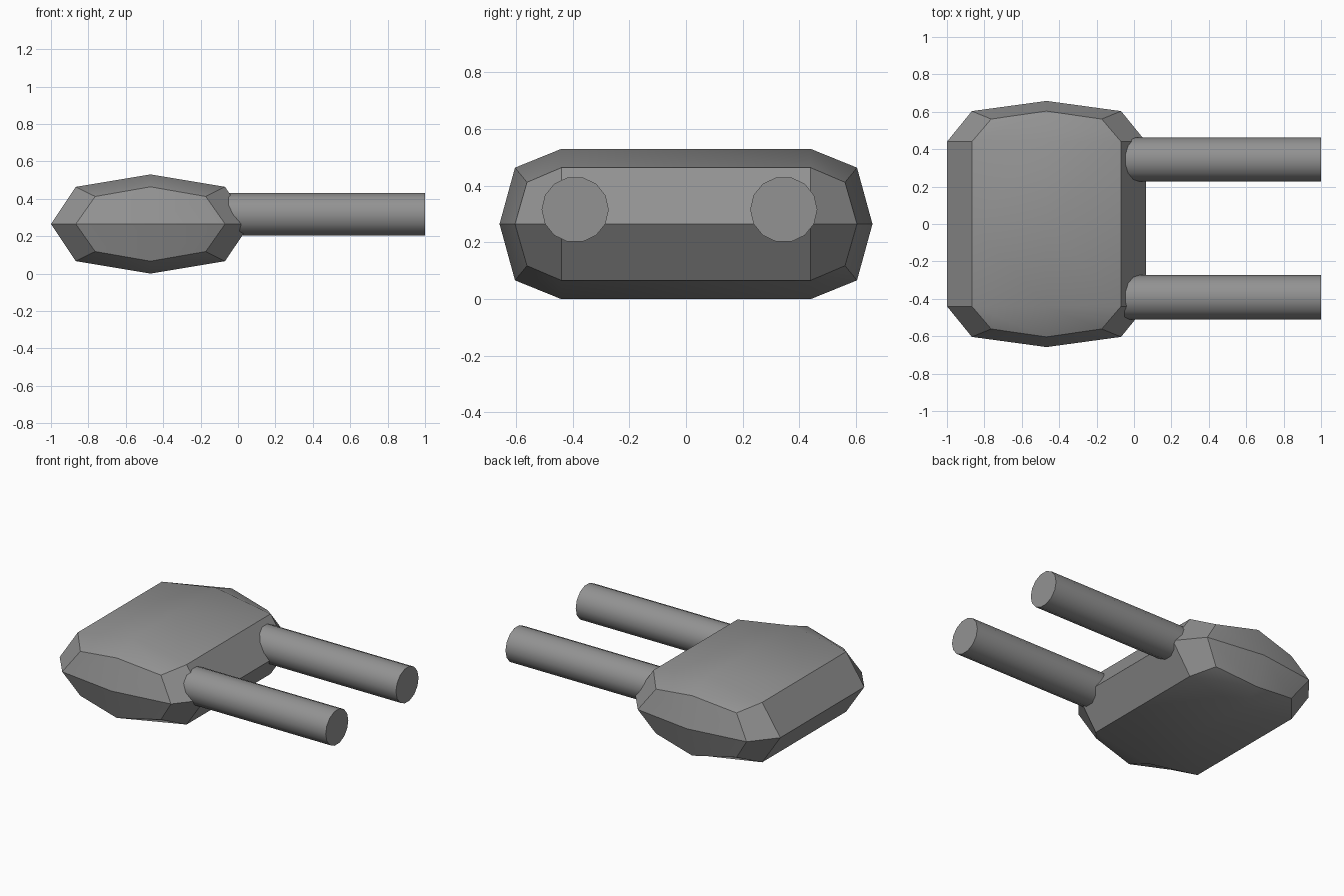
import bpy, bmesh
from math import radians, pi, cos
from mathutils import Matrix

if "Cube" in bpy.data.objects:
    bpy.data.objects.remove(bpy.data.objects["Cube"])

# Dark grey paint
grey = bpy.data.materials.new("dark_grey")
grey.diffuse_color = (0.29, 0.29, 0.29, 1)
grey.use_nodes = True
grey.node_tree.nodes["Principled BSDF"].inputs["Base Color"].default_value = grey.diffuse_color


def finish(obj):
    obj.data.materials.append(grey)
    bpy.ops.object.select_all(action='DESELECT')
    obj.select_set(True)
    bpy.context.view_layer.objects.active = obj
    bpy.ops.object.shade_smooth_by_angle(angle=radians(30))


# Body: cube rounded by one subdivision step, then split and stretched sideways
bpy.ops.mesh.primitive_cube_add(size=2)
body = bpy.context.object
body.name = "body"
sub = body.modifiers.new("round", 'SUBSURF')
sub.levels = sub.render_levels = 1
sub.use_limit_surface = False
bpy.ops.object.modifier_apply(modifier=sub.name)

bm = bmesh.new()
bm.from_mesh(body.data)
# Normalise so the rounded cube spans exactly -1..1
span = max(v.co.x for v in bm.verts)
for v in bm.verts:
    v.co /= span
bmesh.ops.delete(bm, geom=[v for v in bm.verts if v.co.y < -0.01], context='VERTS')
for v in bm.verts:
    x, y, z = v.co
    v.co = (-0.468 + 0.532 * x, 0.44 + 0.218 * y, 0.265 + 0.265 * z)
# Straight middle section down to the mirror plane
rim = [e for e in bm.edges if e.is_boundary]
ring = bmesh.ops.extrude_edge_only(bm, edges=rim)["geom"]
for v in ring:
    if isinstance(v, bmesh.types.BMVert):
        v.co.y = 0
bmesh.ops.recalc_face_normals(bm, faces=bm.faces[:])
# The half shell is open, so make sure its normals point outwards
tip = max(bm.faces, key=lambda f: f.calc_center_median().z)
if tip.normal.z < 0:
    bmesh.ops.reverse_faces(bm, faces=bm.faces[:])
bm.to_mesh(body.data)
bm.free()
mirror = body.modifiers.new("mirror", 'MIRROR')
mirror.use_axis = (False, True, False)
bpy.ops.object.modifier_apply(modifier=mirror.name)
finish(body)


# Two slightly flattened fourteen-sided barrels along x
def barrel(name, y, x0=-0.2, x1=1.0, z=0.316, half_width=0.1185, half_height=0.1135):
    sides = 14
    mesh = bpy.data.meshes.new(name)
    b = bmesh.new()
    bmesh.ops.create_cone(b, cap_ends=True, segments=sides, radius1=1,
                          radius2=1, depth=x1 - x0)
    # Put a corner on the y axis, then lay the cylinder along x
    corner = max(b.verts, key=lambda v: v.co.y)
    if corner.co.y < 0.999:
        b.transform(Matrix.Rotation(pi / sides, 4, 'Z'))
    b.transform(Matrix.Rotation(pi / 2, 4, 'Y'))
    b.transform(Matrix.Diagonal((1, half_width, half_height / cos(pi / sides), 1)))
    b.transform(Matrix.Translation(((x0 + x1) / 2, y, z)))
    b.to_mesh(mesh)
    b.free()
    obj = bpy.data.objects.new(name, mesh)
    bpy.context.collection.objects.link(obj)
    finish(obj)


barrel("left_barrel", 0.345)
barrel("right_barrel", -0.391)
